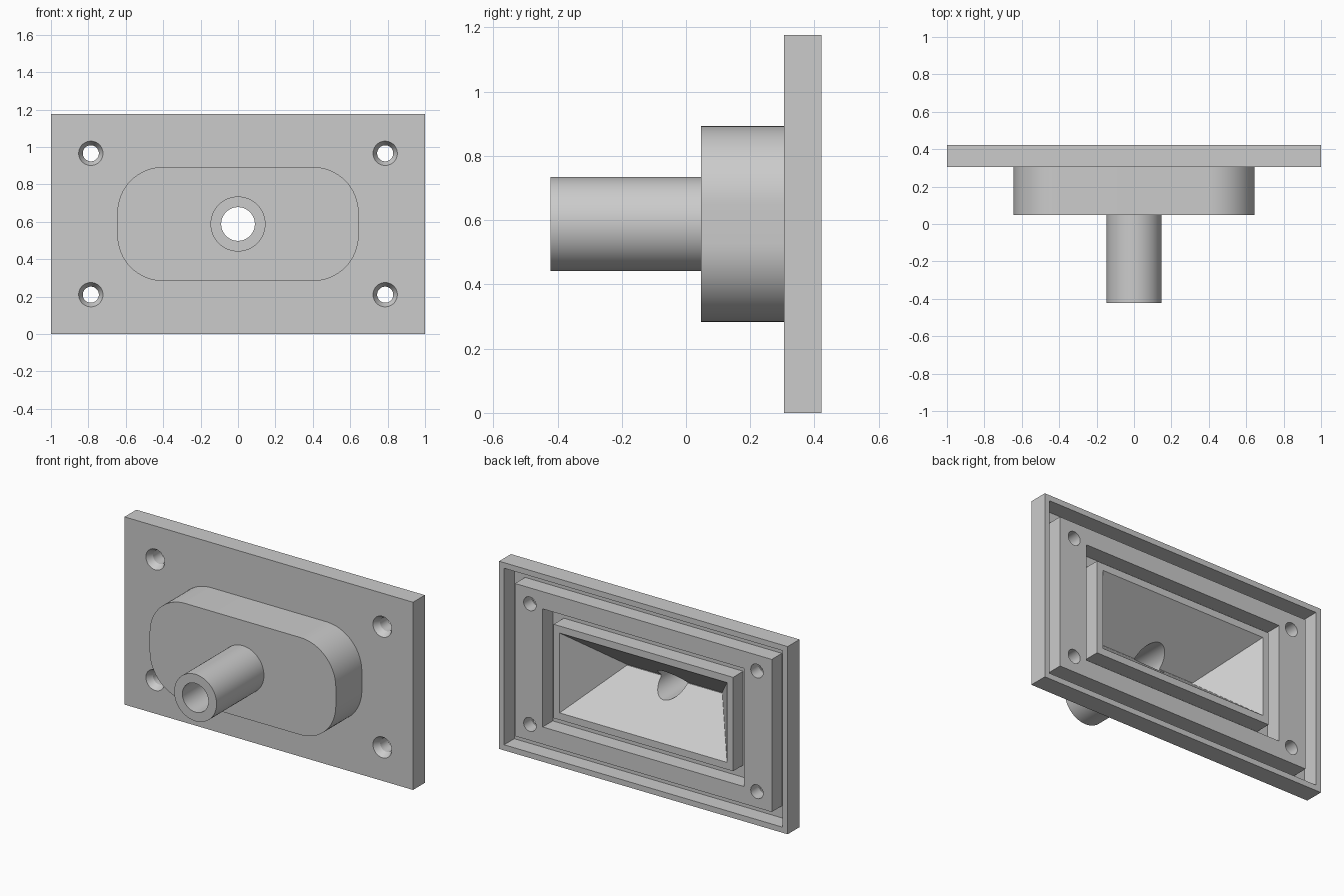
import bpy, bmesh
from math import sin, cos, pi, radians

cube = bpy.data.objects.get("Cube")
if cube:
    bpy.data.objects.remove(cube, do_unlink=True)

CZ = 0.588                       # height of the centre line
BACK, SEAT, BOSS, TIP = 0.422, 0.305, 0.047, -0.422

grey = bpy.data.materials.new("plain grey")
grey.use_nodes = True
grey.diffuse_color = (0.6, 0.6, 0.6, 1)
grey.node_tree.nodes["Principled BSDF"].inputs["Base Color"].default_value = (0.6, 0.6, 0.6, 1)


def rect(hx, hz, y):
    return [(sx * hx, y, sz * hz) for sx, sz in ((-1, -1), (1, -1), (1, 1), (-1, 1))]


def rounded(hx, hz, r, y, n=16):
    """Rounded rectangle; a circle when hx = hz = r."""
    pts = []
    for q, (sx, sz) in enumerate(((1, 1), (-1, 1), (-1, -1), (1, -1))):
        steps = n if hx == r else n + 1
        for i in range(steps):
            a = (q + i / n) * pi / 2
            pts.append((sx * (hx - r) + r * cos(a), y, sz * (hz - r) + r * sin(a)))
    return pts


def circle(r, y):
    return rounded(r, r, r, y)


def loft(name, loops, ring=False, at=(0, 0)):
    """Skin a row of equal loops; cap the ends, or join last to first."""
    bm = bmesh.new()
    rows = [[bm.verts.new((x + at[0], y, z + CZ + at[1])) for x, y, z in loop] for loop in loops]
    for a, b in zip(rows, rows[1:] + (rows[:1] if ring else [])):
        for i in range(len(a)):
            j = (i + 1) % len(a)
            bm.faces.new((a[i], a[j], b[j], b[i]))
    if not ring:
        bm.faces.new(rows[0])
        bm.faces.new(rows[-1])
    bmesh.ops.recalc_face_normals(bm, faces=bm.faces)
    mesh = bpy.data.meshes.new(name)
    bm.to_mesh(mesh)
    bm.free()
    mesh.materials.append(grey)
    obj = bpy.data.objects.new(name, mesh)
    bpy.context.scene.collection.objects.link(obj)
    return obj


def combine(body, tool, operation):
    """Apply one boolean and discard the tool."""
    tool.hide_render = True
    mod = body.modifiers.new(operation, 'BOOLEAN')
    mod.operation, mod.object, mod.solver = operation, tool, 'EXACT'
    bpy.context.view_layer.update()
    mesh = bpy.data.meshes.new_from_object(body.evaluated_get(bpy.context.evaluated_depsgraph_get()))
    body.modifiers.clear()
    body.data = mesh
    bpy.data.objects.remove(tool, do_unlink=True)


def groove(name, outer, inner, depth):
    floor, top = BACK - depth, BACK + 0.05
    return loft(name, [rect(*outer, top), rect(*outer, floor),
                       rect(*inner, floor), rect(*inner, top)], ring=True)


# Flange plate with boss and pipe stub
body = loft("flanged_nozzle", [rect(1, CZ, SEAT), rect(1, CZ, BACK)])
combine(body, loft("boss", [rounded(0.645, 0.305, 0.245, y) for y in (BOSS, SEAT + 0.008)]), 'UNION')
combine(body, loft("pipe", [circle(0.147, y) for y in (TIP, BOSS + 0.02)]), 'UNION')

# Two sealing grooves in the back
combine(body, groove("outer_groove", (0.965, 0.553), (0.89, 0.478), 0.1), 'DIFFERENCE')
combine(body, groove("inner_groove", (0.698, 0.37), (0.622, 0.294), 0.1), 'DIFFERENCE')

# Tapered chamber and the bore through the pipe
combine(body, loft("chamber", [rect(0.58, 0.25, BACK + 0.05), rect(0.58, 0.25, BACK),
                               rect(0.33, 0.002, BACK - 0.31)]), 'DIFFERENCE')
combine(body, loft("bore", [circle(0.09, TIP - 0.05), circle(0.09, BACK - 0.15)]), 'DIFFERENCE')

# Countersunk screw holes
for sx in (-1, 1):
    for sz in (-1, 1):
        hole = loft("screw_hole", [circle(0.065, SEAT - 0.05), circle(0.065, SEAT),
                                   circle(0.043, SEAT + 0.04), circle(0.043, BACK + 0.05)],
                    at=(sx * 0.787, sz * 0.378))
        combine(body, hole, 'DIFFERENCE')

# Smooth round walls, crisp edges
bpy.ops.object.select_all(action='DESELECT')
body.select_set(True)
bpy.context.view_layer.objects.active = body
bpy.ops.object.shade_smooth_by_angle(angle=radians(25))
